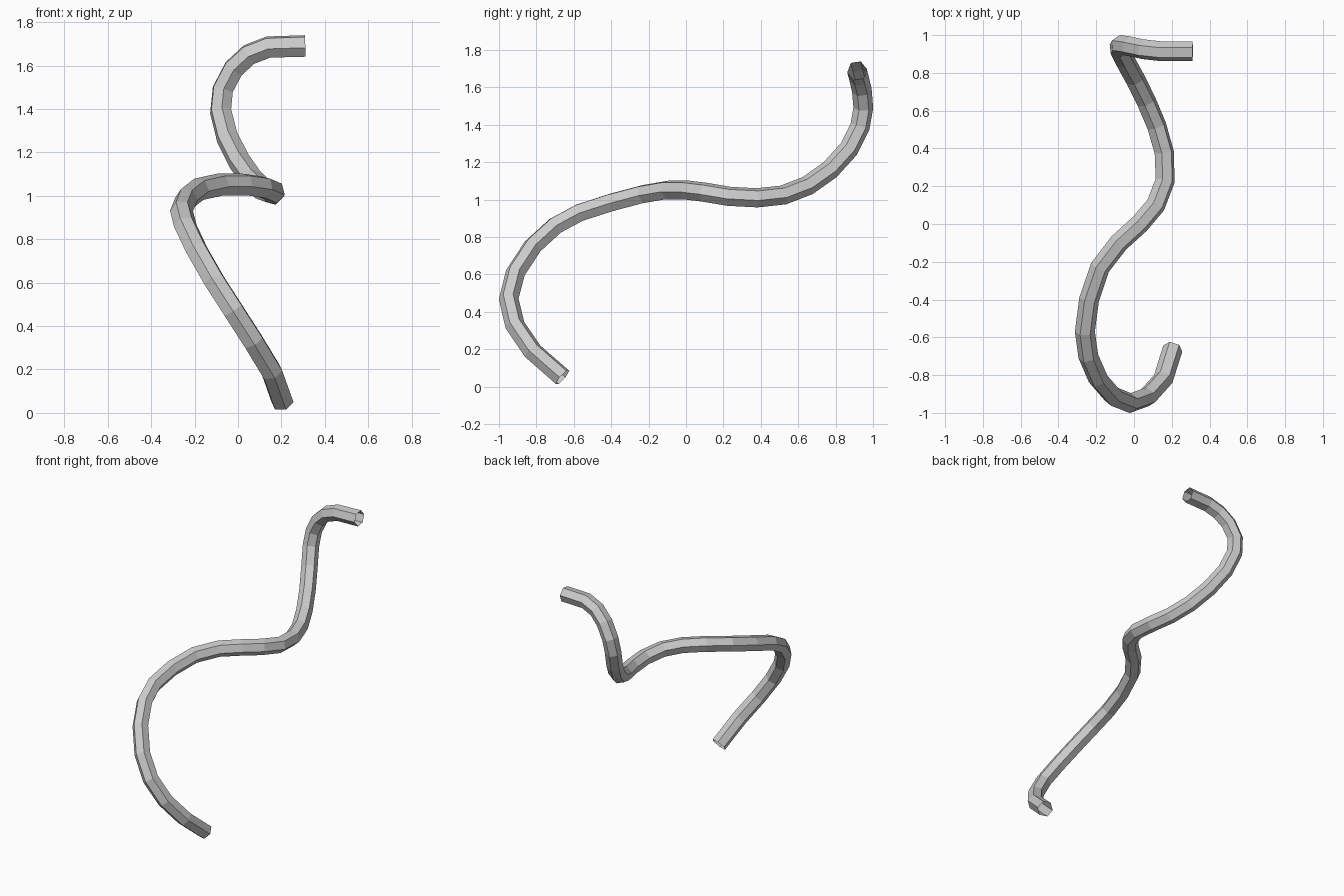
import bpy

# Centre line of the bent tube, from the low end to the high end
path = [
    (0.205, -0.66, 0.05), (0.155, -0.82, 0.19), (0.07, -0.915, 0.33),
    (-0.02, -0.948, 0.47), (-0.11, -0.912, 0.61), (-0.19, -0.82, 0.75),
    (-0.242, -0.70, 0.86), (-0.26, -0.57, 0.93), (-0.238, -0.40, 0.985),
    (-0.18, -0.23, 1.03), (-0.08, -0.10, 1.052), (0.03, 0.0, 1.052),
    (0.115, 0.10, 1.04), (0.165, 0.23, 1.018), (0.16, 0.38, 1.01),
    (0.12, 0.52, 1.025), (0.065, 0.65, 1.075), (0.005, 0.77, 1.16),
    (-0.05, 0.87, 1.27), (-0.08, 0.93, 1.39), (-0.07, 0.948, 1.49),
    (-0.02, 0.94, 1.585), (0.05, 0.925, 1.65), (0.14, 0.915, 1.685),
    (0.31, 0.915, 1.69),
]

# Six-sided, open-ended tube swept along the path
curve = bpy.data.curves.new("bent_tube", "CURVE")
curve.dimensions = "3D"
curve.bevel_depth = 0.053
curve.bevel_resolution = 1
curve.use_fill_caps = False
spline = curve.splines.new("POLY")
spline.points.add(len(path) - 1)
for point, co in zip(spline.points, path):
    point.co = (*co, 1)
spline.use_smooth = False

tube = bpy.data.objects.new("bent_tube", curve)
bpy.context.collection.objects.link(tube)
bpy.context.view_layer.objects.active = tube
tube.select_set(True)
bpy.ops.object.convert(target="MESH")
bpy.ops.object.shade_flat()
